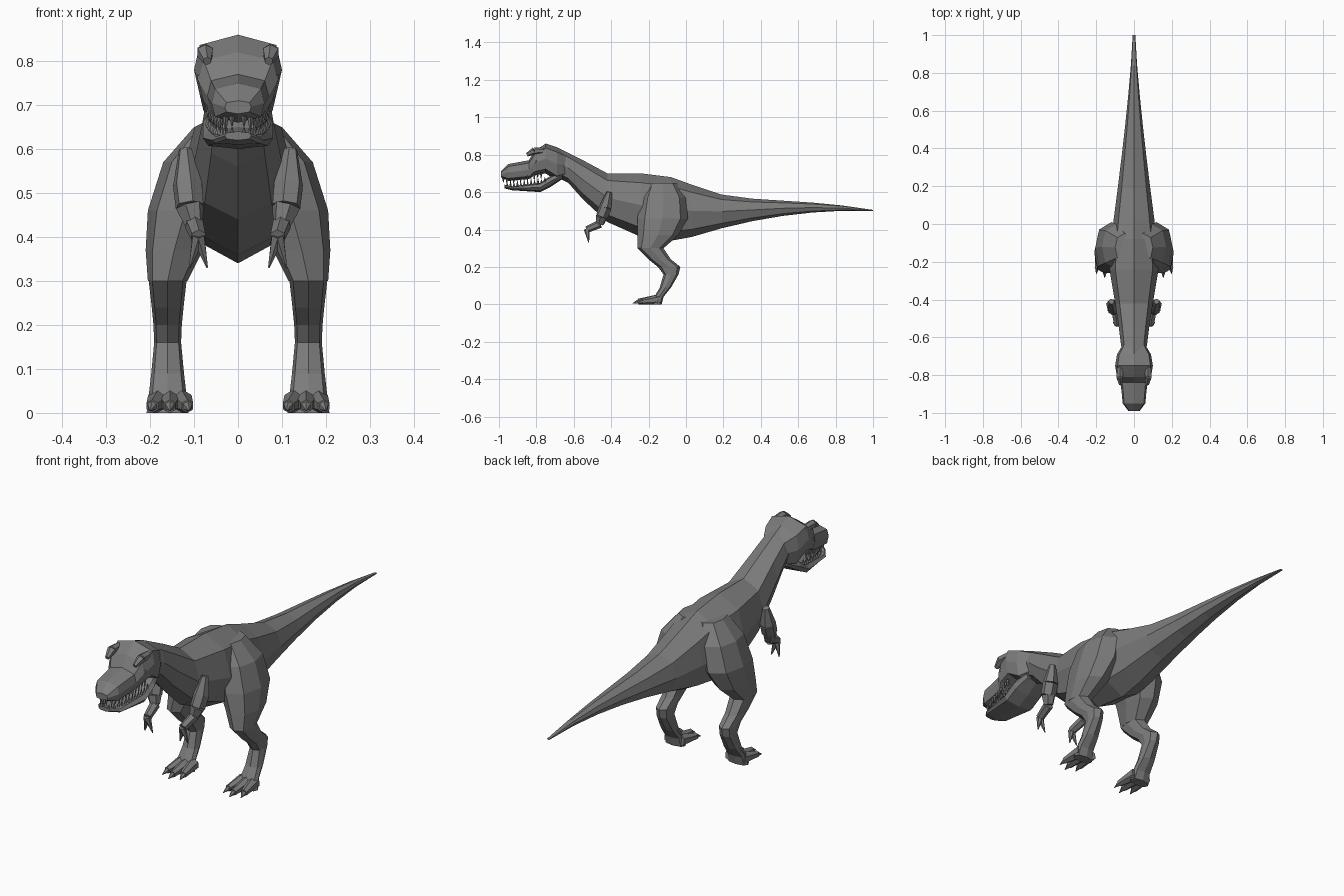
import bpy, bmesh
from math import sin, cos, pi
from mathutils import Vector

cube = bpy.data.objects.get("Cube")
if cube:
    bpy.data.objects.remove(cube)

hide = bpy.data.materials.new("grey hide")
hide.use_nodes = True
grey = (0.2, 0.2, 0.2, 1)
hide.diffuse_color = grey
shader = next(node for node in hide.node_tree.nodes if node.type == 'BSDF_PRINCIPLED')
shader.inputs["Base Color"].default_value = grey


def finish(name, bm, mirror=False):
    """Turn the bmesh into a flat-shaded object, mirrored across x if asked."""
    bmesh.ops.recalc_face_normals(bm, faces=bm.faces)
    mesh = bpy.data.meshes.new(name)
    bm.to_mesh(mesh)
    bm.free()
    mesh.materials.append(hide)
    obj = bpy.data.objects.new(name, mesh)
    bpy.context.collection.objects.link(obj)
    if mirror:
        obj.modifiers.new("both sides", 'MIRROR').use_axis[0] = True


def loft(name, rings, roundness, mirror=False):
    """Skin eight-sided rings, each given as (edge point, opposite edge point, half width)."""
    bm = bmesh.new()
    loops = []
    for start, end, width in rings:
        loop = []
        for step in range(8):
            angle = step * pi / 4
            side = sin(angle)
            point = Vector(start).lerp(Vector(end), (1 - cos(angle)) / 2)
            point.x += width * abs(side) ** roundness * (1 if side > 0 else -1)
            loop.append(bm.verts.new(point))
        loops.append(loop)
    for near, far in zip(loops, loops[1:]):
        for i in range(8):
            bm.faces.new((near[i - 1], near[i], far[i], far[i - 1]))
    bm.faces.new(loops[0])
    bm.faces.new(loops[-1])
    finish(name, bm, mirror)


def upright(rows):
    """Rings for a form running along y: (y, top, bottom, half width)."""
    return [((0, y, top), (0, y, bottom), width) for y, top, bottom, width in rows]


def level(rows):
    """Rings for a form running along z: (z, front, back, centre x, half width)."""
    return [((x, front, z), (x, back, z), width) for z, front, back, x, width in rows]


def add_cone(bm, base, tip, base_radius, tip_radius, sides=6):
    base, tip = Vector(base), Vector(tip)
    axis = tip - base
    matrix = axis.to_track_quat('Z', 'Y').to_matrix().to_4x4()
    matrix.translation = (base + tip) / 2
    bmesh.ops.create_cone(bm, cap_ends=True, segments=sides, radius1=base_radius,
                          radius2=tip_radius, depth=axis.length, matrix=matrix)


# Neck and trunk run into a tail that tapers by rule
trunk = [(-.69, .84, .68, .06), (-.63, .81, .65, .07), (-.55, .77, .56, .08),
         (-.42, .7, .44, .1), (-.24, .7, .36, .13), (-.08, .68, .34, .12)]
tail = []
for step in range(7):
    t = step / 6
    rest = 1 - t
    tail.append((.03 + .97 * t,
                 .505 + .055 * (1 - t ** 3) + .08 * rest ** 6,
                 .5 + .03 * t * rest - .14 * rest ** 2,
                 .007 + .1 * rest ** 1.3))
loft("body", upright(trunk + tail), .8)

# Upper head with a low snout and a raised crown
loft("skull", upright([
    (-.99, .71, .68, .03), (-.95, .75, .66, .06), (-.84, .77, .67, .07),
    (-.81, .82, .69, .09), (-.75, .86, .7, .1), (-.69, .84, .66, .09),
    (-.64, .81, .68, .06)]), .4)

# Lower jaw hinged behind the cheeks
loft("lower_jaw", upright([
    (-.97, .64, .62, .03), (-.93, .63, .61, .06), (-.78, .65, .6, .08),
    (-.72, .69, .63, .08), (-.66, .71, .67, .06)]), .5)

# Brow ridges and eyes
bm = bmesh.new()
add_cone(bm, (.07, -.85, .8), (.075, -.81, .82), .01, .02)
add_cone(bm, (.075, -.81, .82), (.075, -.74, .82), .02, .015)
finish("brow_ridge", bm, mirror=True)
bm = bmesh.new()
bmesh.ops.create_icosphere(bm, subdivisions=1, radius=.015)
bmesh.ops.translate(bm, verts=bm.verts, vec=(.08, -.8, .76))
finish("eye", bm, mirror=True)


def teeth(name, front, root, rise, length):
    """Pointed teeth spaced along the curve of one jaw."""
    bm = bmesh.new()
    count = 12
    for i in range(count):
        s = (i + .2) / count
        base = Vector((.07 * s ** .4, front + .22 * s, root + rise * s * s))
        height = length * (1.2 if i % 2 else .8)
        add_cone(bm, base, base + Vector((0, 0, height)), .007, .001, sides=4)
    finish(name, bm, mirror=True)


teeth("upper_teeth", front=-.98, root=.675, rise=.035, length=-.03)
teeth("lower_teeth", front=-.96, root=.63, rise=.025, length=.025)

# Hind legs: broad thigh, then a narrow shin bent back at the heel
loft("thigh", level([
    (.65, -.2, -.05, .05, .05), (.57, -.24, 0, .09, .08), (.46, -.26, .01, .12, .085),
    (.37, -.26, -.04, .145, .065), (.3, -.26, -.12, .16, .045)]), .8, mirror=True)
shin = [(.3, -.26, -.12), (.24, -.2, -.08), (.2, -.15, -.03), (.16, -.12, -.04),
        (.09, -.14, -.08), (.04, -.17, -.12), (0, -.18, -.13)]
loft("shin", level([(z, front, back, .16, .03 + .15 * abs(z - .17) ** 1.2)
                    for z, front, back in shin]), .6, mirror=True)

# Three spread toes, each ending in a claw
bm = bmesh.new()
for spread in (-1, 0, 1):
    knuckle = Vector((.155 + .04 * spread, -.235 - .02 * (spread == 0), .015))
    add_cone(bm, (.155 + .025 * spread, -.14, .027), knuckle, .028, .015)
    add_cone(bm, knuckle, knuckle + Vector((.005 * spread, -.03, -.01)), .012, .001)
finish("toes", bm, mirror=True)

# Small forelimbs: jointed arm and two hanging fingers
bm = bmesh.new()
arm = [((.12, -.41, .6), .015), ((.115, -.43, .52), .034), ((.11, -.45, .47), .033),
       ((.1, -.46, .43), .022), ((.09, -.53, .4), .018)]
for (base, base_radius), (tip, tip_radius) in zip(arm, arm[1:]):
    add_cone(bm, base, tip, base_radius, tip_radius)
wrist = arm[-1][0]
for finger_x in (.07, .11):
    add_cone(bm, wrist, (finger_x, -.52, .33), .016, .002)
finish("forelimb", bm, mirror=True)
